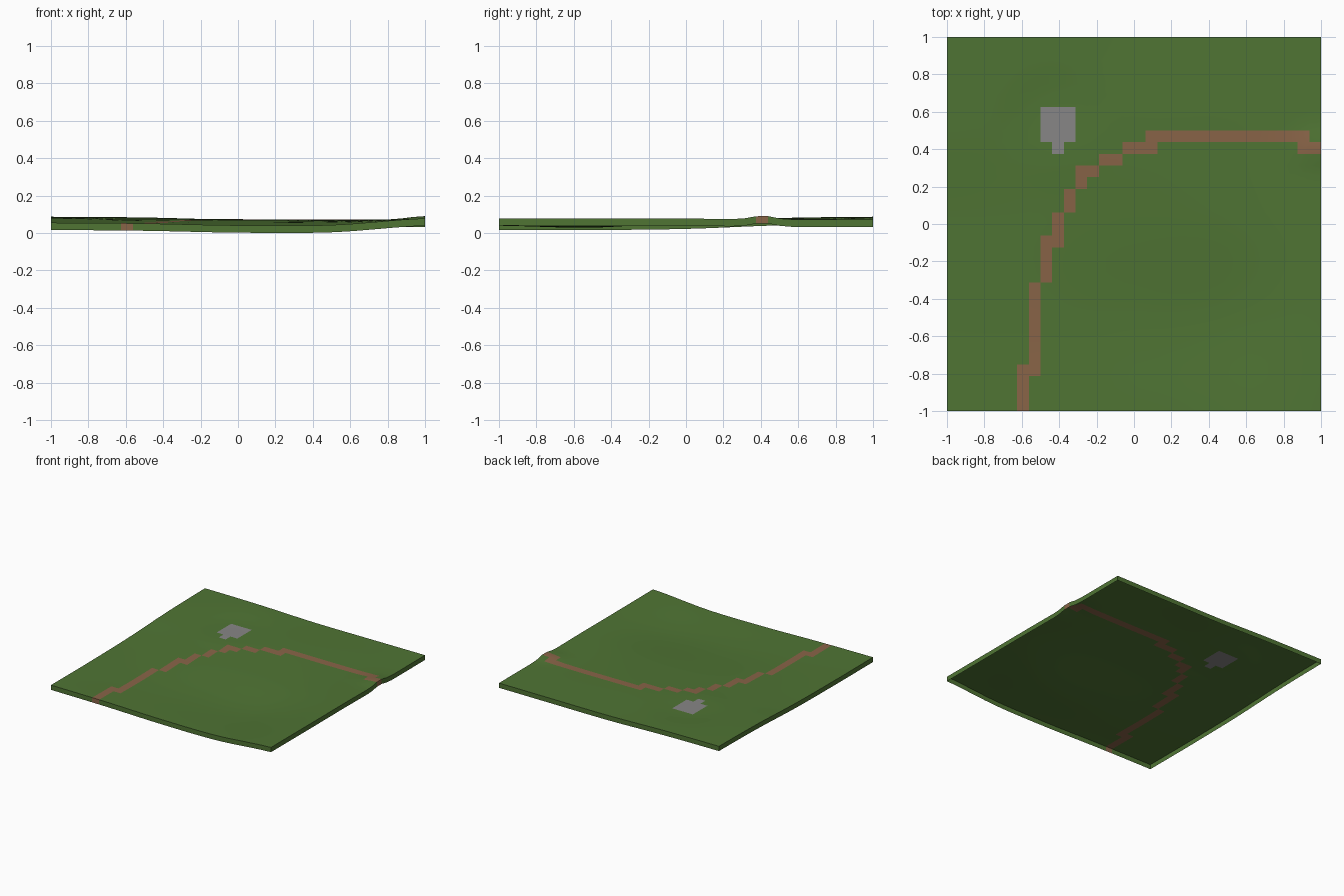
import bpy, bmesh, math

cube = bpy.data.objects.get("Cube")
if cube:
    bpy.data.objects.remove(cube)

CELLS = 32
STEP = 2 / CELLS
SKIRT = 0.039

# Coarse hill heights: rows run front to back, each from -x to +x
HILLS = [
    [.058, .054, .044, .046, .081],
    [.058, .050, .036, .036, .080],
    [.064, .062, .060, .064, .080],
    [.083, .077, .076, .074, .075],
    [.090, .086, .074, .074, .075],
]


def spline(values, t):
    """Smooth curve through evenly spaced values, t in 0..1."""
    s = t * (len(values) - 1)
    i = min(int(s), len(values) - 2)
    f = s - i
    p1, p2 = values[i], values[i + 1]
    p0 = values[i - 1] if i > 0 else p1
    p3 = values[i + 2] if i + 2 < len(values) else p2
    m1, m2 = (p2 - p0) / 2, (p3 - p1) / 2
    return (p1 * (2*f**3 - 3*f**2 + 1) + m1 * (f**3 - 2*f**2 + f)
            + p2 * (3*f**2 - 2*f**3) + m2 * (f**3 - f**2))


def height(x, y):
    u, v = (x + 1) / 2, (y + 1) / 2
    z = spline([spline(row, u) for row in HILLS], v)
    # level ground around the paved plot
    d = math.hypot(x + 0.4, y - 0.52)
    k = min(max((d - 0.15) / 0.2, 0), 1)
    k = k * k * (3 - 2 * k)
    z = 0.075 * (1 - k) + z * k
    # small rise where the path leaves the land
    z += 0.02 * math.exp(-((x - 1) / 0.12)**2 - ((y - 0.41) / 0.08)**2)
    return z


def make_material(name, rgb):
    mat = bpy.data.materials.new(name)
    mat.use_nodes = True
    color = (*rgb, 1)
    mat.diffuse_color = color
    bsdf = mat.node_tree.nodes["Principled BSDF"]
    bsdf.inputs["Base Color"].default_value = color
    bsdf.inputs["Roughness"].default_value = 0.9
    return mat


def block(c0, c1, r0, r1):
    return {(c, r) for c in range(c0, c1 + 1) for r in range(r0, r1 + 1)}


# Path as runs of cells: first column, last column, first row, last row
path = set()
for run in [(6, 6, 0, 3), (7, 7, 3, 10), (8, 8, 11, 14), (9, 9, 14, 16),
            (10, 10, 17, 18), (11, 11, 19, 20), (12, 12, 20, 20),
            (13, 14, 21, 21), (15, 17, 22, 22), (17, 30, 23, 23),
            (30, 31, 22, 22)]:
    path |= block(*run)

# Paved plot with a doorstep
plot = block(8, 10, 23, 25) | block(9, 9, 22, 22)

# Land surface, a single open sheet
bm = bmesh.new()
bmesh.ops.create_grid(bm, x_segments=CELLS, y_segments=CELLS, size=1)
for face in bm.faces:
    c = face.calc_center_median()
    cell = (int((c.x + 1) / STEP), int((c.y + 1) / STEP))
    face.material_index = 1 if cell in path else 2 if cell in plot else 0
for v in bm.verts:
    v.co.z = height(v.co.x, v.co.y)

# Skirt hanging from the four borders
rim = [e for e in bm.edges if e.is_boundary]
skirt = bmesh.ops.extrude_edge_only(bm, edges=rim)["geom"]
for g in skirt:
    if isinstance(g, bmesh.types.BMVert):
        g.co.z -= SKIRT
bmesh.ops.recalc_face_normals(bm, faces=bm.faces)
if sum(f.normal.z for f in bm.faces) < 0:
    bmesh.ops.reverse_faces(bm, faces=bm.faces)

# Rest the lowest point on the ground
low = min(v.co.z for v in bm.verts)
for v in bm.verts:
    v.co.z -= low

mesh = bpy.data.meshes.new("land")
bm.to_mesh(mesh)
bm.free()
land = bpy.data.objects.new("land", mesh)
bpy.context.collection.objects.link(land)
for name, rgb in [("grass green", (.079, .176, .034)),
                  ("path brown", (.25, .128, .064)),
                  ("paving grey", (.245, .24, .24))]:
    mesh.materials.append(make_material(name, rgb))

bpy.context.view_layer.objects.active = land
land.select_set(True)
bpy.ops.object.shade_smooth_by_angle(angle=math.radians(40))
